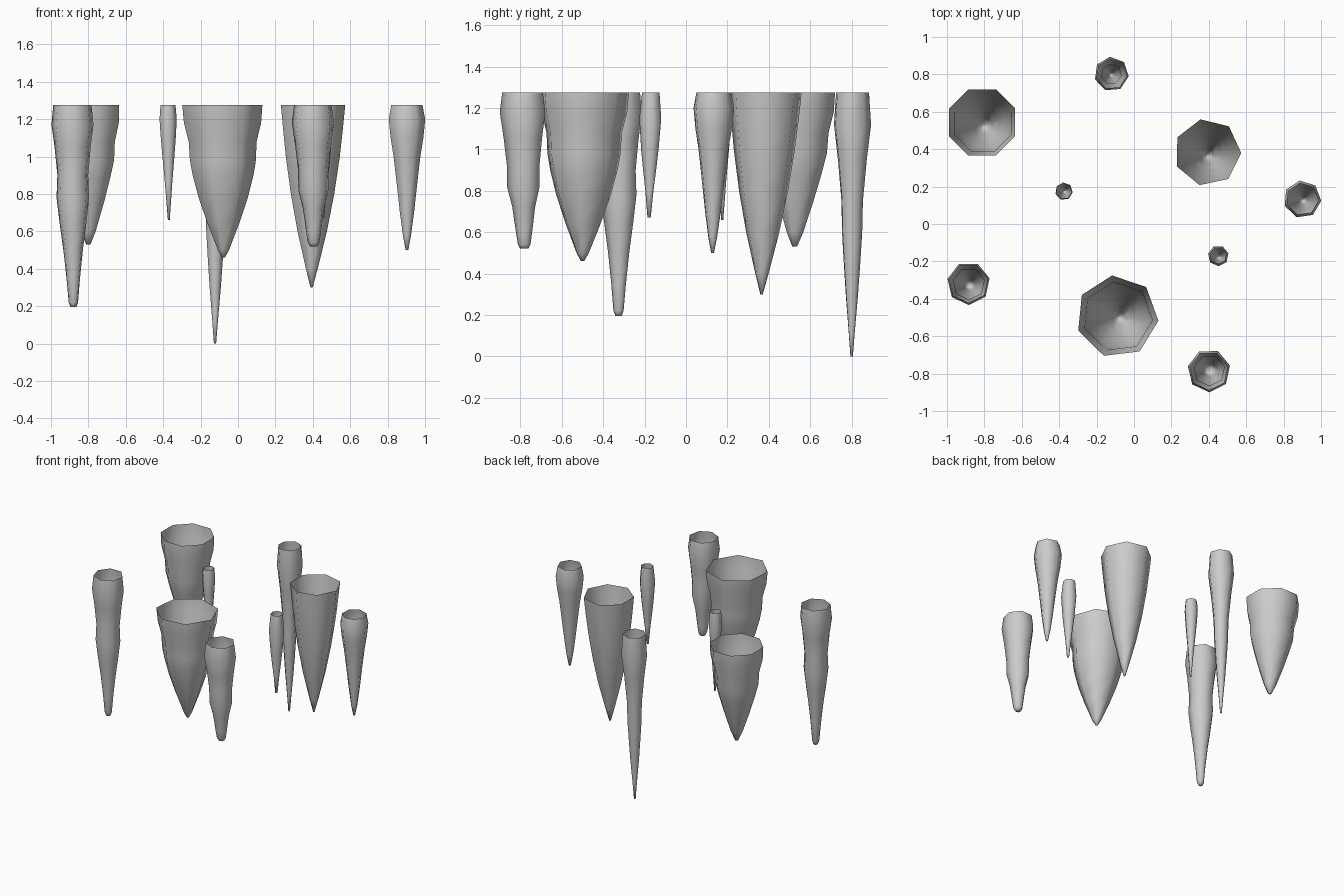
import bpy, bmesh
from math import sin, cos, radians

TOP = 1.275  # all spikes hang from one level

def stalactite(name, root, tip, sides, turn, profile):
    """Open-topped faceted spike; profile is (z, radius) from root to tip."""
    bm = bmesh.new()
    rings = []
    z_end = profile[-1][0]
    for z, r in profile:
        t = (TOP - z) / (TOP - z_end)
        cx = root[0] + (tip[0] - root[0]) * t
        cy = root[1] + (tip[1] - root[1]) * t
        ring = []
        for i in range(sides):
            a = radians(turn + 360 * i / sides)
            ring.append(bm.verts.new((cx + 1.03 * r * cos(a), cy + 1.03 * r * sin(a), z)))
        rings.append(ring)
    for up, low in zip(rings, rings[1:]):
        for i in range(sides):
            j = (i + 1) % sides
            bm.faces.new((up[j], up[i], low[i], low[j]))
    bm.faces.new(rings[-1][::-1])
    me = bpy.data.meshes.new(name)
    bm.to_mesh(me)
    bm.free()
    me.shade_smooth()
    ob = bpy.data.objects.new(name, me)
    bpy.context.collection.objects.link(ob)

# broad cones
stalactite("stalactite_front_broad", (-0.09, -0.495), (-0.078, -0.50), 7, 97,
           [(TOP, .215), (1.18, .207), (1.08, .182), (.98, .177), (.9, .163),
            (.78, .132), (.65, .088), (.5, .03), (.46, .008)])
stalactite("stalactite_right_broad", (0.393, 0.383), (0.393, 0.365), 7, 102,
           [(TOP, .175), (1.15, .163), (1.0, .147), (.8, .118), (.6, .08),
            (.4, .032), (.3, .006)])
stalactite("stalactite_back_left_broad", (-0.812, 0.543), (-0.80, 0.525), 8, 67.5,
           [(TOP, .186), (1.18, .182), (1.08, .158), (.98, .152), (.88, .127),
            (.75, .09), (.6, .042), (.53, .012)])

# long spikes
stalactite("stalactite_back_long", (-0.12, 0.802), (-0.123, 0.80), 7, 95,
           [(TOP, .08), (1.12, .09), (.95, .07), (.75, .052), (.6, .049),
            (.45, .04), (.3, .03), (.12, .015), (0, .006)])
stalactite("stalactite_left_long", (-0.885, -0.317), (-0.88, -0.325), 7, 65,
           [(TOP, .102), (1.17, .112), (1.05, .096), (.9, .082), (.78, .087),
            (.65, .072), (.5, .052), (.35, .036), (.22, .025), (.195, .015)])

# medium spikes
stalactite("stalactite_right_medium", (0.90, 0.133), (0.903, 0.128), 7, 98,
           [(TOP, .084), (1.2, .098), (1.1, .088), (1.0, .072), (.88, .058),
            (.7, .038), (.58, .022), (.5, .007)])
stalactite("stalactite_front_medium", (0.40, -0.785), (0.405, -0.78), 7, 65,
           [(TOP, .1), (1.18, .112), (1.05, .094), (.92, .08), (.82, .08),
            (.72, .056), (.6, .04), (.54, .031), (.52, .02)])

# thin spikes
stalactite("stalactite_left_thin", (-0.375, 0.175), (-0.37, 0.175), 7, 95,
           [(TOP, .04), (1.2, .046), (1.1, .04), (1.0, .032), (.85, .019), (.66, .005)])
stalactite("stalactite_right_thin", (0.45, -0.168), (0.453, -0.178), 7, 65,
           [(TOP, .043), (1.15, .054), (1.0, .043), (.9, .032), (.8, .02), (.67, .008)])
